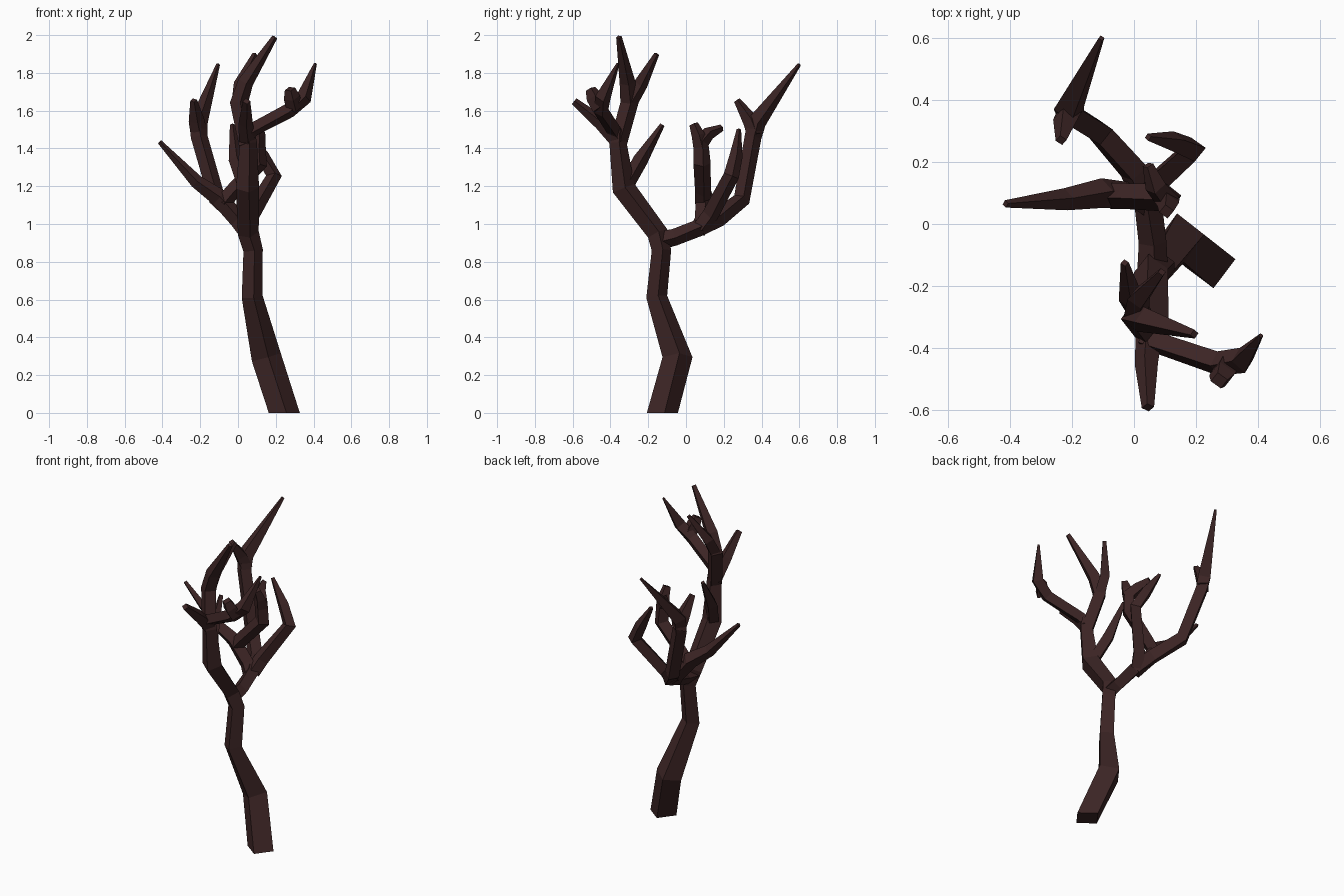
import bpy, bmesh, math
from mathutils import Vector

bark = bpy.data.materials.new("dark_brown_bark")
bark.diffuse_color = (0.045, 0.018, 0.018, 1)

UP = Vector((0, 0, 1))
CORNERS = [Vector((math.cos(a), math.sin(a), 0))
           for a in (math.radians(8 + 90 * i) for i in range(4))]


def limb(name, nodes, flat_start=False):
    """Four-sided tapering tube through nodes of (x, y, z, corner radius)."""
    pts = [Vector(n[:3]) for n in nodes]
    dirs = [(b - a).normalized() for a, b in zip(pts, pts[1:])]
    bm = bmesh.new()
    rings = []
    for i, p in enumerate(pts):
        t = (dirs[max(i - 1, 0)] + dirs[min(i, len(dirs) - 1)]).normalized()
        if flat_start and i == 0:
            t = UP
        q = UP.rotation_difference(t)
        rings.append([bm.verts.new(p + q @ c * nodes[i][3]) for c in CORNERS])
    for a, b in zip(rings, rings[1:]):
        for k in range(4):
            j = (k + 1) % 4
            bm.faces.new((a[k], a[j], b[j], b[k]))
    bm.faces.new(rings[0][::-1])
    bm.faces.new(rings[-1])
    bmesh.ops.recalc_face_normals(bm, faces=bm.faces)
    me = bpy.data.meshes.new(name)
    bm.to_mesh(me)
    bm.free()
    me.materials.append(bark)
    bpy.context.collection.objects.link(bpy.data.objects.new(name, me))


# trunk, running on into the front limb
limb("trunk", [(.245, -.125, 0, .083), (.15, -.045, .295, .08), (.075, -.155, .615, .056),
               (.08, -.13, .86, .052), (.055, -.15, .95, .056), (.05, -.33, 1.19, .062),
               (.055, -.36, 1.43, .046), (.045, -.355, 1.5, .04)], True)

# twigs on the front limb
limb("front_inner_twig", [(.045, -.33, 1.18, .04), (-.01, -.24, 1.34, .04),
                          (-.03, -.125, 1.525, .013)])
limb("front_upper_branch", [(.05, -.36, 1.42, .046), (.005, -.30, 1.64, .048),
                            (.04, -.31, 1.75, .042), (.195, -.355, 1.99, .015)])
limb("front_upper_twig", [(.005, -.31, 1.62, .042), (.015, -.24, 1.74, .038),
                          (.09, -.155, 1.9, .014)])
limb("front_tip", [(.05, -.35, 1.43, .045), (.04, -.45, 1.535, .038),
                   (.045, -.592, 1.65, .02)])
limb("right_branch", [(.04, -.37, 1.47, .042), (.08, -.385, 1.5, .038),
                      (.27, -.45, 1.6, .04), (.35, -.44, 1.67, .042),
                      (.41, -.36, 1.85, .008)])
limb("right_stub", [(.3, -.455, 1.61, .042), (.285, -.485, 1.67, .044),
                    (.275, -.505, 1.715, .028)])

# back limb with its two tips
limb("back_limb", [(.06, -.15, .91, .05), (.06, -.06, .93, .045), (.045, .07, .98, .045),
                   (.0, .17, 1.03, .048), (-.11, .295, 1.13, .045),
                   (-.205, .355, 1.46, .045), (-.21, .375, 1.54, .05),
                   (-.105, .6, 1.845, .01)])
limb("back_stub", [(-.205, .37, 1.47, .045), (-.22, .34, 1.55, .042),
                   (-.235, .27, 1.655, .018)])

# bent twig on the right of the back limb
limb("back_right_twig", [(.045, .08, .98, .045), (.07, .13, 1.05, .045),
                         (.19, .24, 1.255, .042), (.13, .265, 1.36, .035),
                         (.045, .28, 1.5, .012)])

# left branch
limb("left_branch", [(.045, .06, .96, .045), (0, .09, 1.02, .045), (-.1, .1, 1.14, .048),
                     (-.22, .08, 1.225, .036), (-.415, .065, 1.435, .012)])

# middle branch, rising from the left branch and splitting in two
limb("middle_branch", [(-.08, .09, 1.11, .042), (-.03, .09, 1.17, .042),
                       (.11, .085, 1.32, .046), (.105, .08, 1.43, .042),
                       (.07, .12, 1.48, .035), (.045, .19, 1.51, .018)])
limb("middle_stub", [(.105, .08, 1.41, .042), (.11, .065, 1.47, .036),
                     (.105, .04, 1.53, .024)])
